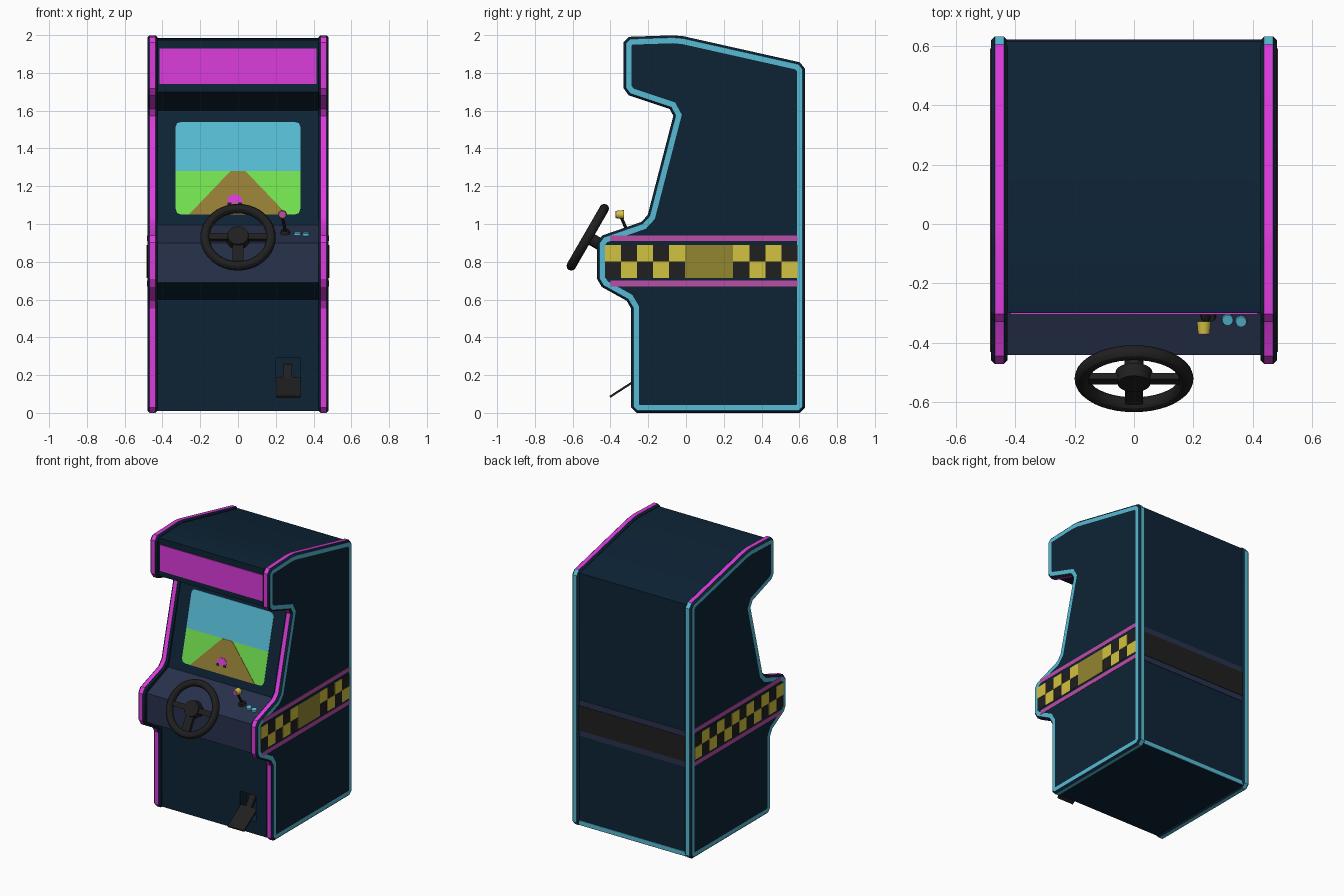
import bpy, bmesh, math
from mathutils import Matrix, Vector

if "Cube" in bpy.data.objects:
    bpy.data.objects.remove(bpy.data.objects["Cube"])


def material(name, r, g, b):
    m = bpy.data.materials.new(name)
    m.use_nodes = True
    m.diffuse_color = (r, g, b, 1)
    m.node_tree.nodes["Principled BSDF"].inputs["Base Color"].default_value = (r, g, b, 1)
    return m


NAVY = material("navy", 0.004, 0.017, 0.036)
MAGENTA = material("magenta", 0.72, 0.045, 0.72)
CYAN = material("cyan", 0.095, 0.5, 0.66)
SLATE = material("slate blue", 0.022, 0.032, 0.075)
BLACK = material("black", 0.014, 0.014, 0.014)
YELLOW = material("yellow", 0.65, 0.54, 0.05)
OLIVE = material("olive", 0.29, 0.24, 0.03)
ROAD = material("road brown", 0.3, 0.21, 0.035)
GREEN = material("green", 0.17, 0.76, 0.08)
PINK = material("muted pink", 0.49, 0.075, 0.38)
made = []


def finish(bm, name, *mats):
    bmesh.ops.recalc_face_normals(bm, faces=bm.faces)
    mesh = bpy.data.meshes.new(name)
    bm.to_mesh(mesh)
    bm.free()
    for m in mats:
        mesh.materials.append(m)
    ob = bpy.data.objects.new(name, mesh)
    bpy.context.collection.objects.link(ob)
    made.append(ob)
    return ob


def prism_bm(points, push):
    """Closed solid: a flat outline pushed along a vector."""
    bm = bmesh.new()
    face = bm.faces.new([bm.verts.new(p) for p in points])
    ext = bmesh.ops.extrude_face_region(bm, geom=[face])
    verts = [g for g in ext["geom"] if isinstance(g, bmesh.types.BMVert)]
    bmesh.ops.translate(bm, verts=verts, vec=push)
    bmesh.ops.recalc_face_normals(bm, faces=bm.faces)
    bm.normal_update()
    return bm


def prism(name, points, push, mat):
    return finish(prism_bm(points, push), name, mat)


def rect(a0, a1, b0, b1):
    return [(a0, b0), (a1, b0), (a1, b1), (a0, b1)]


def box(name, x, y, z, mat, matrix=Matrix()):
    ob = prism(name, [(px, py, z[0]) for px, py in rect(*x, *y)], (0, 0, z[1] - z[0]), mat)
    ob.data.transform(matrix)
    return ob


def cylinder(name, p0, p1, r0, r1, mat, sides=24):
    p0, p1 = Vector(p0), Vector(p1)
    axis = p1 - p0
    bm = bmesh.new()
    turn = axis.to_track_quat('Z', 'Y').to_matrix().to_4x4()
    bmesh.ops.create_cone(bm, cap_ends=True, segments=sides, radius1=r0, radius2=r1,
                          depth=axis.length, matrix=Matrix.Translation((p0 + p1) / 2) @ turn)
    return finish(bm, name, mat)


def cut_corners(points, size):
    out = []
    for i, p in enumerate(points):
        p = Vector(p)
        for q in (points[i - 1], points[(i + 1) % len(points)]):
            out.append(p + (Vector(q) - p).normalized() * size)
    return out


# Cabinet body between the side panels
profile = [(-0.265, 0.01), (-0.265, 0.6), (-0.44, 0.69), (-0.44, 0.9), (-0.19, 0.995),
           (-0.04, 1.6), (-0.3, 1.7), (-0.3, 1.975), (-0.05, 1.985), (0.615, 1.84), (0.615, 0.01)]
bm = prism_bm([(-0.43, y, z) for y, z in profile], (0.86, 0, 0))
for f in bm.faces:
    c = f.calc_center_median()
    if abs(f.normal.x) < 0.5 and c.y < -0.25 and 0.7 < c.z < 1:
        f.material_index = 1
body = finish(bm, "cabinet_body", NAVY, SLATE)

# Pedal recess
cutter = box("pedal_recess_cutter", (0.2, 0.33), (-0.32, -0.18), (0.1, 0.29), NAVY)
cutter.hide_render = True
cutter.hide_set(True)
made.remove(cutter)
recess = body.modifiers.new("pedal_recess", 'BOOLEAN')
recess.operation = 'DIFFERENCE'
recess.solver = 'EXACT'
recess.object = cutter

# Side panels: edge strip, chamfered rims, inset trim line
outline = cut_corners([(-0.29, 0), (-0.29, 0.58), (-0.47, 0.68), (-0.47, 0.93), (-0.21, 1.02),
                       (-0.06, 1.6), (-0.33, 1.69), (-0.33, 1.99), (-0.04, 2.0),
                       (0.63, 1.85), (0.63, 0)], 0.028)
for side, word in ((1, "left"), (-1, "right")):
    bm = prism_bm([(side * 0.437, y, z) for y, z in outline], (side * 0.031, 0, 0))
    caps = [f for f in bm.faces if abs(f.normal.x) > 0.9]
    for f in bm.faces:
        back_or_base = f.normal.y > 0.5 or f.normal.z < -0.97
        f.material_index = 0 if f in caps else 2 if back_or_base else 1
    for cap in caps:
        outer = cap.normal.x * side > 0
        bmesh.ops.inset_region(bm, faces=[cap], thickness=0.012, use_even_offset=True)
        for v in cap.verts:
            v.co.x = side * (0.48 if outer else 0.425)
        if outer:
            ring = bmesh.ops.inset_region(bm, faces=[cap], thickness=0.03, use_even_offset=True)
            for f in ring["faces"]:
                f.material_index = 2
            cap.material_index = 0
    finish(bm, word + "_side_panel", NAVY, MAGENTA, CYAN)

    # Checkered band with stripes
    def side_plate(name, y0, y1, z0, z1, mat, x=0.48):
        prism(word + name, [(side * x, y, z) for y, z in rect(y0, y1, z0, z1)],
              (side * 0.002, 0, 0), mat)

    side_plate("_upper_stripe", -0.4, 0.59, 0.91, 0.94, PINK)
    side_plate("_lower_stripe", -0.4, 0.59, 0.67, 0.7, PINK)
    side_plate("_checker_base", -0.43, 0.59, 0.715, 0.89, BLACK)
    step = 1.02 / 12
    for col in range(12):
        for row in range(2):
            faded = side == 1 and col in (5, 6, 7)
            if faded or (col + row) % 2:
                y, z = -0.43 + col * step, 0.715 + row * 0.0875
                if not faded:
                    # upper row starts the pattern
                    z = 0.715 + (1 - row) * 0.0875 if col % 2 == 0 else 0.715
                    z = 0.8025 if col % 2 == 0 else 0.715
                side_plate("_checker_cell", y, y + step, z, z + 0.0875,
                           OLIVE if faded else YELLOW, 0.482)


# Plates on the front and back
def flat_plate(name, y, x, z, mat, push):
    prism(name, [(px, y, pz) for px, pz in rect(-x, x, *z)], (0, push, 0), mat)


flat_plate("marquee", -0.3, 0.415, (1.74, 1.93), MAGENTA, -0.005)
flat_plate("back_band", 0.615, 0.43, (0.66, 0.92), SLATE, 0.003)
flat_plate("back_band_centre", 0.618, 0.43, (0.7, 0.88), BLACK, 0.003)
flat_plate("back_base_trim", 0.615, 0.43, (0.015, 0.045), CYAN, 0.004)


# Screen picture on the sloping front
def screen_plate(name, points, mat, layer):
    pts = [(x, -0.19 + (z - 0.995) * 0.15 / 0.605 - 0.002 * layer, z) for x, z in points]
    prism(name, pts, (0, -0.002, 0), mat)


screen_plate("screen_sky", [(-0.33, 1.28), (0.33, 1.28), (0.33, 1.515), (0.322, 1.534),
                            (0.3, 1.54), (-0.3, 1.54), (-0.322, 1.534), (-0.33, 1.515)], CYAN, 0)
screen_plate("screen_grass", [(-0.33, 1.28), (0.33, 1.28), (0.33, 1.08), (0.322, 1.058),
                              (0.3, 1.05), (-0.3, 1.05), (-0.322, 1.058), (-0.33, 1.08)], GREEN, 0)
screen_plate("screen_road", [(-0.04, 1.28), (0.04, 1.28), (0.26, 1.05), (-0.26, 1.05)], ROAD, 1)
screen_plate("screen_car", [(-0.055, 1.11), (0.02, 1.11), (0.02, 1.135), (0, 1.155),
                            (-0.035, 1.155), (-0.055, 1.135)], MAGENTA, 2)
for x in (-0.045, 0.01):
    screen_plate("screen_car_tyre", rect(x - 0.01, x + 0.01, 1.1, 1.115), BLACK, 3)

# Steering wheel
tilt = Matrix.Translation((0, -0.52, 0.93)) @ Matrix.Rotation(math.radians(60), 4, 'X')
bpy.ops.mesh.primitive_torus_add(major_radius=0.175, minor_radius=0.025,
                                 major_segments=40, minor_segments=12)
rim = bpy.context.object
rim.name = "wheel_rim"
rim.matrix_world = tilt
rim.data.materials.append(BLACK)
made.append(rim)
for x0, x1 in ((-0.17, -0.04), (0.04, 0.17)):
    box("wheel_side_spoke", (x0, x1), (-0.018, 0.018), (-0.012, 0.012), BLACK, tilt)
box("wheel_lower_spoke", (-0.03, 0.03), (-0.17, -0.03), (-0.012, 0.012), BLACK, tilt)
cylinder("wheel_hub", tilt @ Vector((0, 0, -0.025)), tilt @ Vector((0, 0, 0.02)), 0.062, 0.055, BLACK)
cylinder("wheel_column", tilt @ Vector((0, 0, -0.12)), tilt @ Vector((0, 0, -0.02)), 0.032, 0.032, BLACK)

# Gear stick and buttons on the console
cylinder("stick_base", (0.25, -0.305, 0.945), (0.25, -0.312, 0.967), 0.028, 0.022, BLACK)
cylinder("gear_stick", (0.25, -0.31, 0.96), (0.235, -0.345, 1.04), 0.009, 0.008, BLACK, 10)
cylinder("stick_knob", (0.235, -0.368, 1.05), (0.235, -0.327, 1.05), 0.02, 0.024, YELLOW, 16)
cylinder("knob_face", (0.235, -0.372, 1.05), (0.235, -0.367, 1.05), 0.019, 0.019, PINK, 16)
for x, y in ((0.315, -0.32), (0.36, -0.325)):
    z = 0.9 + (y + 0.44) * 0.38
    cylinder("console_button", (x, y, z - 0.005), (x, y - 0.004, z + 0.01), 0.021, 0.018, CYAN, 16)

# Pedal
lean = [(-0.405, 0.09), (-0.4, 0.08), (-0.245, 0.18), (-0.25, 0.19)]
prism("pedal", [(0.2, y, z) for y, z in lean], (0.13, 0, 0), BLACK)
arm = [(-0.27, 0.17), (-0.25, 0.17), (-0.18, 0.25), (-0.2, 0.26)]
prism("pedal_arm", [(0.24, y, z) for y, z in arm], (0.045, 0, 0), BLACK)

# Smooth the round parts, keep the edges sharp
bpy.ops.object.select_all(action='DESELECT')
for ob in made:
    ob.select_set(True)
bpy.context.view_layer.objects.active = body
bpy.ops.object.shade_smooth_by_angle(angle=math.radians(30))
